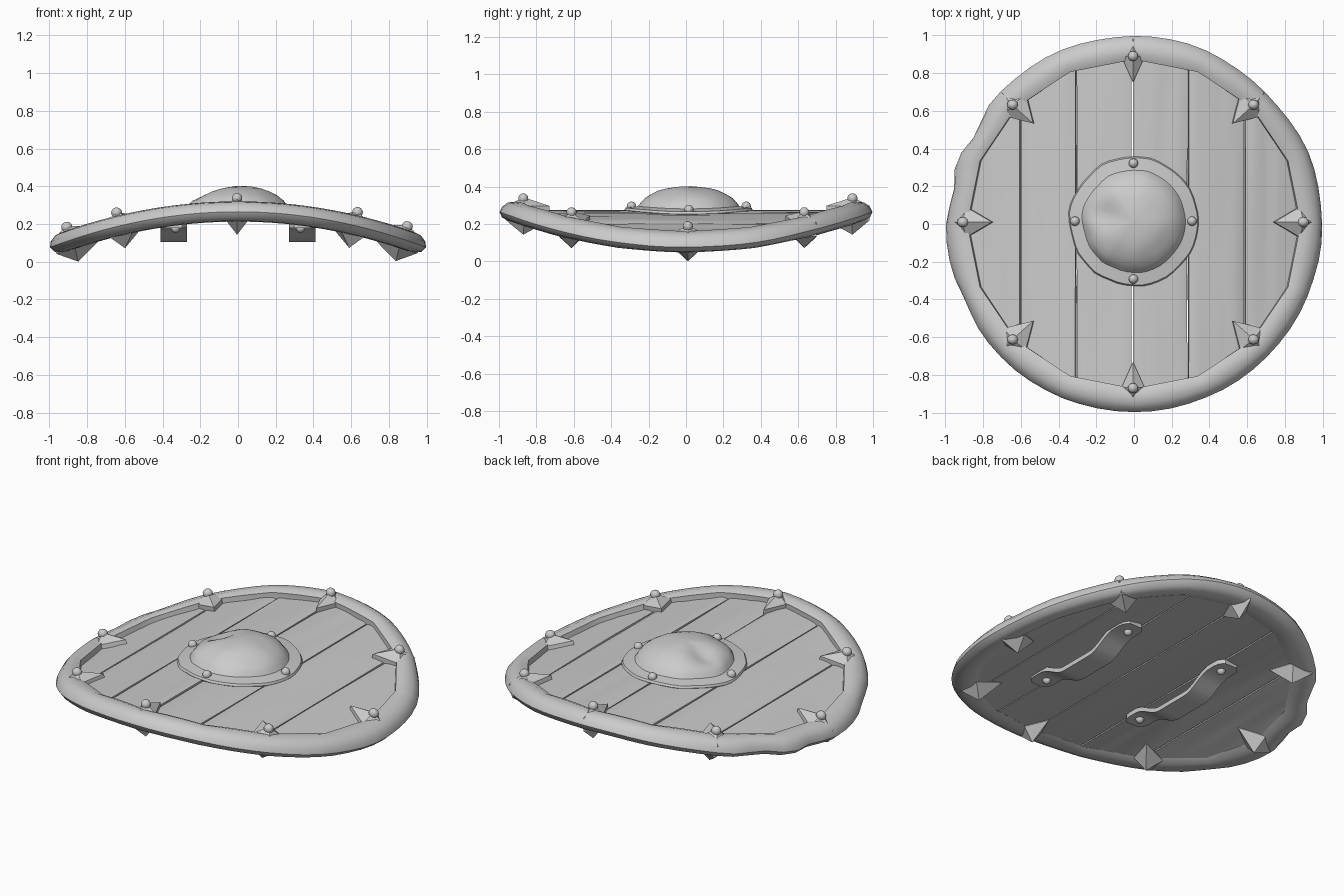
import bpy, math
from mathutils import Vector, noise

if "Cube" in bpy.data.objects:
    bpy.data.objects.remove(bpy.data.objects["Cube"])

CX, CY = -0.005, 0.01      # slight offset of the fittings


def bend(x, y, h):
    """Place a point at height h over the arched shield surface."""
    n = Vector((0.38 * x, 0, 1)).normalized()
    return Vector((x, y, 0.265 - 0.19 * x * x)) + n * h


def make(name, verts, faces, smooth=True):
    me = bpy.data.meshes.new(name)
    me.from_pydata([tuple(v) for v in verts], [], faces)
    ob = bpy.data.objects.new(name, me)
    bpy.context.collection.objects.link(ob)
    bpy.ops.object.select_all(action='DESELECT')
    ob.select_set(True)
    bpy.context.view_layer.objects.active = ob
    bpy.ops.object.mode_set(mode='EDIT')
    bpy.ops.mesh.select_all(action='SELECT')
    bpy.ops.mesh.normals_make_consistent(inside=False)
    bpy.ops.object.mode_set(mode='OBJECT')
    if smooth:
        bpy.ops.object.shade_smooth_by_angle(angle=math.radians(38))
    return ob


def loft(name, rings, wrap=False, smooth=True):
    """Skin equal closed rings; cap the ends unless they wrap round."""
    n, m = len(rings[0]), len(rings)
    verts = [p for r in rings for p in r]
    faces = []
    for i in range(m if wrap else m - 1):
        a, b = i * n, (i + 1) % m * n
        faces += [(a + j, a + (j + 1) % n, b + (j + 1) % n, b + j) for j in range(n)]
    if not wrap:
        faces += [tuple(range(n)), tuple(range((m - 1) * n, m * n))]
    return make(name, verts, faces, smooth)


def rivet(name, x, y, h, r, sign=1):
    rings = []
    for k in range(6):
        t = -0.5 + k * (math.pi / 2 + 0.4) / 5
        rings.append([bend(x + r * math.cos(t) * math.cos(a), y + r * math.cos(t) * math.sin(a),
                           h + sign * r * math.sin(t))
                      for a in [i * math.tau / 12 for i in range(12)]])
    loft(name, rings)


# planks: wavy boards clipped to a disc, with narrow gaps
seams = [-0.9, -0.602, -0.307, -0.01, 0.286, 0.587, 0.9]
for p in range(6):
    x0, x1 = seams[p] + 0.004, seams[p + 1] - 0.004
    cols, rows = 10, 16
    rings = []
    for j in range(rows + 1):
        ring = []
        for side in (1, -1):
            for i in range(cols + 1):
                u = i / cols if side > 0 else 1 - i / cols
                x = x0 + (x1 - x0) * u
                y = (2 * j / rows - 1) * math.sqrt(0.91 ** 2 - x * x)
                grain = 0.006 * noise.noise((x * 14, y * 1.5, p * 3.7 + side))
                edge = 0.005 if i in (0, cols) else 0
                h = 0.008 + grain - edge if side > 0 else -0.042 + grain * 0.5
                ring.append(bend(x, y, h))
        rings.append(ring)
    loft(f"plank_{p + 1}", rings)

# rim: rounded outside, 16-sided inner edge, battered on the left
profile = [(0.875, 0.0), (0.872, 0.038), (0.905, 0.055), (0.95, 0.05), (0.98, 0.027), (0.993, 0),
           (0.98, -0.03), (0.95, -0.048), (0.905, -0.052), (0.872, -0.042)]
rings = []
N = 64
for i in range(N):
    a = i * math.tau / N
    d = math.degrees(a)
    dent = sum(k * math.exp(-((d - c) / w) ** 2)
               for c, w, k in ((150, 6, 0.035), (170, 5, 0.025), (204, 7, 0.015), (45, 14, 0.012)))
    dent += 0.006 * noise.noise((math.cos(a) * 4, math.sin(a) * 4, 2))
    step = math.tau / 16
    poly = math.cos(step / 2) / math.cos((a % step) - step / 2)
    ring = []
    for r, h in profile:
        t = (r - 0.872) / 0.121
        rr = r * (poly * (1 - t) + t) - dent * t
        rr = rr + 0.004 * t
        ring.append(bend(rr * math.cos(a), rr * math.sin(a), h))
    rings.append(ring)
loft("rim", rings, wrap=True)

# pointed diamond studs clasping the rim, each with a rivet
for k in range(8):
    a = k * math.tau / 8
    c, s = math.cos(a), math.sin(a)

    def pt(r, t, h):
        return bend(CX + r * c - t * s, CY + r * s + t * c, h)
    w = 0.06 if k in (2, 6) else 0.08
    outline = [(0.74, 0), (0.875, w), (0.972, 0), (0.875, -w)]
    verts = [pt(r, t, 0.032) for r, t in outline] + [pt(r, t, -0.045) for r, t in outline]
    verts += [pt(0.88, 0, 0.078), pt(0.88, 0, -0.122)]
    faces = []
    for i in range(4):
        j = (i + 1) % 4
        faces += [(i, j, 4 + j, 4 + i), (i, j, 8), (4 + i, 4 + j, 9)]
    make(f"rim_stud_{k + 1}", verts, faces, smooth=False)
    rivet(f"rim_rivet_{k + 1}", CX + 0.88 * c, CY + 0.88 * s, 0.072, 0.027)

# boss: dented dome on a flange
boss = [(0.33, -0.005), (0.342, 0.01), (0.335, 0.022), (0.3, 0.026), (0.27, 0.03), (0.255, 0.05),
        (0.235, 0.072), (0.2, 0.093), (0.16, 0.112), (0.12, 0.124), (0.07, 0.132), (0.02, 0.136)]
rings = []
for r, h in boss:
    ring = []
    for i in range(48):
        a = i * math.tau / 48
        wob = 1 + 0.03 * noise.noise((math.cos(a) * 3, math.sin(a) * 3, r * 2)) * (r > 0.1)
        x, y = r * wob * math.cos(a), r * wob * math.sin(a)
        hit = math.exp(-((x + 0.14) ** 2 + (y - 0.03) ** 2) / 0.07 ** 2)
        lump = 0.008 * noise.noise((x * 9, y * 9, 5)) * (r < 0.26)
        ring.append(bend(x, y + 0.015, h - 0.035 * hit + lump))
    rings.append(ring)
loft("boss", rings)
for k in range(4):
    a = k * math.pi / 2
    rivet(f"boss_rivet_{k + 1}", -0.003 + 0.307 * math.cos(a), 0.015 + 0.307 * math.sin(a), 0.03, 0.025)

# two arm straps on the back
for name, sx in (("left", -1), ("right", 1)):
    x0 = 0.34 * sx
    base = bend(x0, 0, -0.042).z
    rings = []
    for j in range(29):
        y = -0.42 + 0.84 * j / 28
        t = min(1, max(0, (0.31 - abs(y)) / 0.2))
        drop = 0.075 * t * t * (3 - 2 * t)
        e = max(0, abs(y) - 0.37) / 0.05
        w = 0.07 * (1 - 0.4 * e * e)
        top, low = base + 0.004 - drop, base - 0.022 - drop
        rings.append([Vector(q) for q in ((x0 - w, y, top), (x0 + w, y, top),
                                          (x0 + w, y, low), (x0 - w, y, low))])
    loft(f"{name}_strap", rings)
    for end, y in (("front", -0.345), ("back", 0.345)):
        rivet(f"{name}_strap_rivet_{end}", x0, y, -0.066, 0.024, -1)
